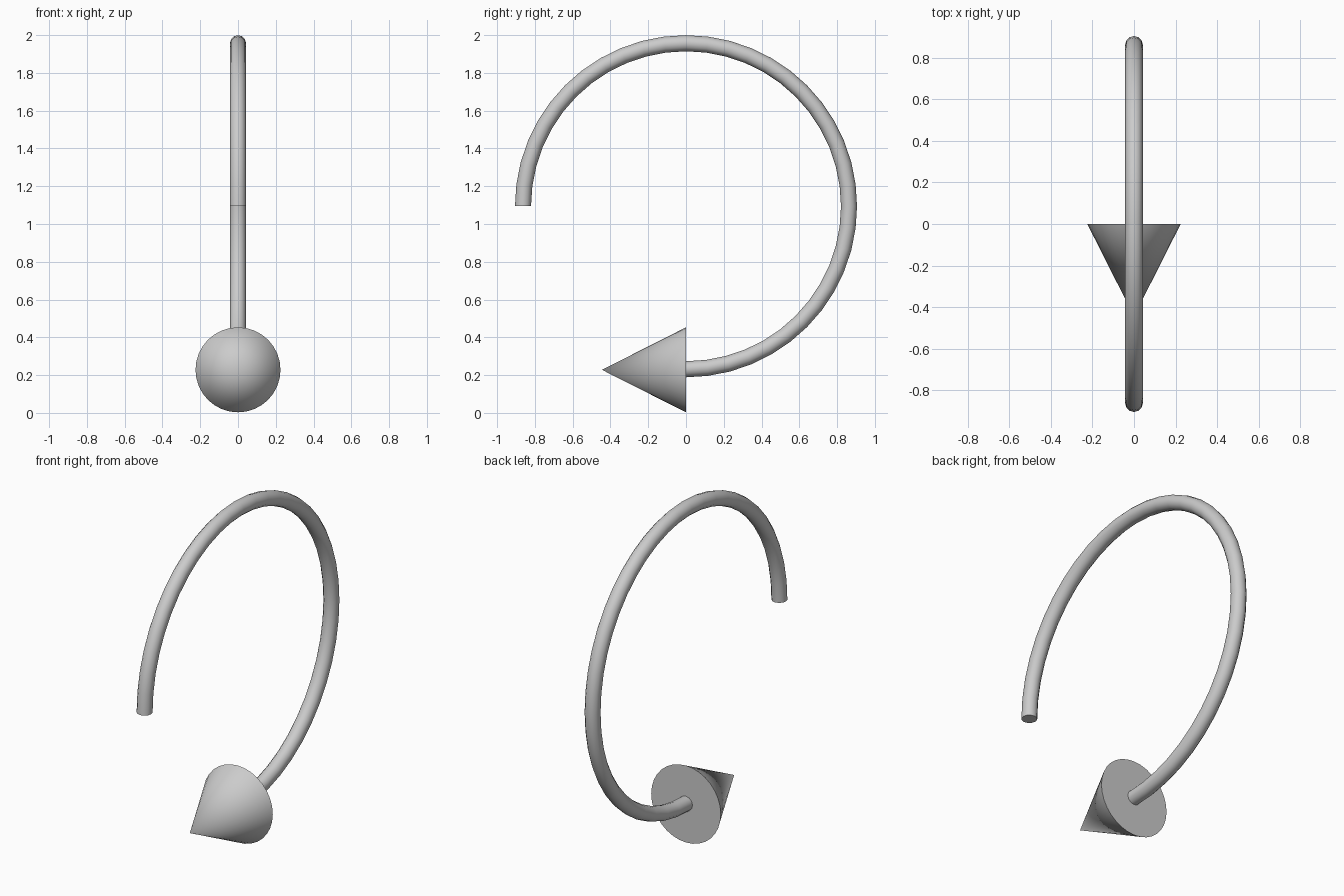
import bpy, bmesh, math
from mathutils import Vector, Matrix

if "Cube" in bpy.data.objects:
    bpy.data.objects.remove(bpy.data.objects["Cube"])

TUBE_R, RING_R, RING_Z = 0.0425, 0.863, 1.094
CONE_R, CONE_LEN, CONE_Z = 0.225, 0.445, 0.228


def finish(name, bm):
    bmesh.ops.recalc_face_normals(bm, faces=bm.faces)
    mesh = bpy.data.meshes.new(name)
    bm.to_mesh(mesh)
    bm.free()
    obj = bpy.data.objects.new(name, mesh)
    bpy.context.collection.objects.link(obj)
    bpy.ops.object.select_all(action='DESELECT')
    obj.select_set(True)
    bpy.context.view_layer.objects.active = obj
    bpy.ops.object.shade_smooth_by_angle(angle=math.radians(40))
    return obj


# Three-quarter ring: a round section swept about the x axis
bm = bmesh.new()
rings = []
STEPS, SIDES = 36, 12
for i in range(STEPS + 1):
    a = math.pi - 1.5 * math.pi * i / STEPS
    ring = []
    for j in range(SIDES):
        b = 2 * math.pi * j / SIDES
        r = RING_R + TUBE_R * math.cos(b)
        ring.append(bm.verts.new((TUBE_R * math.sin(b), r * math.cos(a), RING_Z + r * math.sin(a))))
    rings.append(ring)
for r0, r1 in zip(rings, rings[1:]):
    for j in range(SIDES):
        k = (j + 1) % SIDES
        bm.faces.new((r0[j], r0[k], r1[k], r1[j]))
bm.faces.new(rings[0])
bm.faces.new(rings[-1])
finish("arrow_shaft", bm)

# Arrowhead cone pointing to the front
bm = bmesh.new()
bmesh.ops.create_cone(bm, cap_ends=True, segments=32, radius1=CONE_R, radius2=0, depth=CONE_LEN,
                      matrix=Matrix.Translation(Vector((0, -CONE_LEN / 2, CONE_Z)))
                      @ Matrix.Rotation(math.pi / 2, 4, 'X'))
bmesh.ops.remove_doubles(bm, verts=bm.verts, dist=1e-5)
finish("arrow_head", bm)
